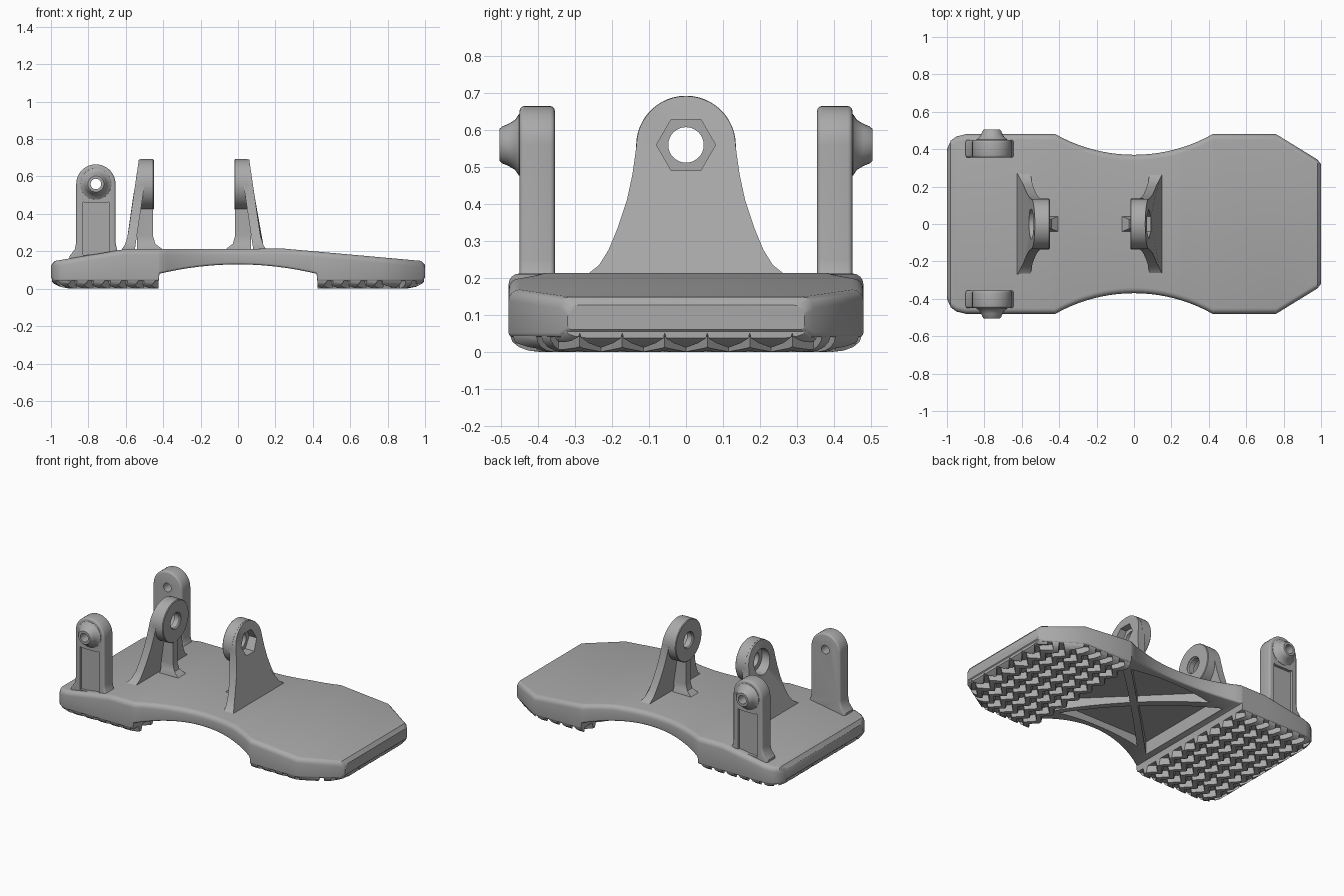
import bpy, bmesh, math
from mathutils import Vector

if "Cube" in bpy.data.objects:
    bpy.data.objects.remove(bpy.data.objects["Cube"])

GREY = (0.4, 0.4, 0.4, 1)
mat = bpy.data.materials.new("plain grey")
mat.use_nodes = True
mat.diffuse_color = GREY
mat.node_tree.nodes["Principled BSDF"].inputs["Base Color"].default_value = GREY


# ---------- helpers ----------
def finish(name, bm):
    bmesh.ops.recalc_face_normals(bm, faces=bm.faces)
    mesh = bpy.data.meshes.new(name)
    bm.to_mesh(mesh)
    bm.free()
    mesh.materials.append(mat)
    obj = bpy.data.objects.new(name, mesh)
    bpy.context.collection.objects.link(obj)
    return obj


def loft(name, rings, bm=None):
    """Skin closed rings of equal length and cap both ends."""
    own = bm is None
    bm = bm or bmesh.new()
    vs = [[bm.verts.new(p) for p in ring] for ring in rings]
    n = len(vs[0])
    for a, b in zip(vs, vs[1:]):
        for i in range(n):
            bm.faces.new((a[i], a[(i + 1) % n], b[(i + 1) % n], b[i]))
    bm.faces.new(vs[0])
    bm.faces.new(vs[-1])
    return finish(name, bm) if own else None


def lathe(name, centre, axis, profile, n=32, turn=0.0):
    """Round solid along x or y; profile holds (offset, radius)."""
    rings = []
    for d, r in profile:
        ring = []
        for i in range(n):
            a = turn + math.tau * i / n
            c, s = r * math.cos(a), r * math.sin(a)
            ring.append(Vector(centre) + Vector((d, c, s) if axis == "x" else (c, d, s)))
        rings.append(ring)
    return loft(name, rings)


def boolean(obj, cutter, op="DIFFERENCE"):
    m = obj.modifiers.new(op.lower(), "BOOLEAN")
    m.operation, m.object, m.solver = op, cutter, "EXACT"
    cutter.hide_render = True


def bake(obj):
    """Apply the modifiers and discard their cutters."""
    cutters = [m.object for m in obj.modifiers if m.type == "BOOLEAN"]
    bpy.context.view_layer.update()
    dg = bpy.context.evaluated_depsgraph_get()
    mesh = bpy.data.meshes.new_from_object(obj.evaluated_get(dg))
    obj.modifiers.clear()
    obj.data = mesh
    for c in cutters:
        bpy.data.objects.remove(c)


def lerp(table, x):
    for (x0, v0), (x1, v1) in zip(table, table[1:]):
        if x <= x1:
            return v0 + (v1 - v0) * (x - x0) / (x1 - x0)
    return table[-1][1]


# ---------- base shape rules ----------
WAIST = 0.42
R = 0.857
ENDS = [(-1, 0.40), (-0.98, 0.445), (-0.95, 0.468), (-0.9, 0.48),
        (0.76, 0.48), (0.98, 0.345), (1, 0.32)]
TOP = [(-1, 0.145), (-0.6, 0.212), (0.25, 0.214), (1, 0.147)]


def half_width(x):
    if abs(x) < WAIST:
        return 0.37 + R - math.sqrt(R * R - x * x)
    return lerp(ENDS, x)


def section(x, w, bot, top, rt, rb):
    """Rounded rectangle across the base; rt, rb are (y, z) corner radii."""
    pts = []
    for k, (sy, sz) in enumerate(((1, 1), (-1, 1), (-1, -1), (1, -1))):
        ry, rz = rt if sz > 0 else rb
        z0 = top - rz if sz > 0 else bot + rz
        for i in range(5):
            a = math.pi / 2 * (k + i / 4)
            pts.append((x, sy * (w - ry) + ry * math.cos(a), z0 + rz * math.sin(a)))
    return pts


# ---------- base plate ----------
xs = [-1, -0.98, -0.95, -0.9, -0.6, -0.424]
xs += [-WAIST + WAIST * i / 10 for i in range(21)] + [0.25, 0.424, 0.76, 0.98, 1]
rings = []
for x in sorted(xs):
    bot = 0.13 - 0.05 * (x / WAIST) ** 2 if abs(x) <= WAIST + 1e-6 else 0.04
    inset = 0.02 if abs(x) == 1 else 0
    rings.append(section(x, half_width(x), bot + inset, lerp(TOP, x) - inset,
                         (0.03, 0.03), (0.012, 0.012)))
base = loft("base_plate", rings)

# Underside pockets that leave crossed ribs
for k, (near, far, side) in enumerate(((0.03, 0.385, 0.35), (0.03, 0.33, 0.3))):
    for s in (-1, 1):
        tri = [(s * near, 0), (s * far, side), (s * far, -side)]
        if k:
            tri = [(b, a) for a, b in tri]
        boolean(base, loft("pocket_cutter", [[(x, y, z) for x, y in tri] for z in (0, 0.172)]))
bake(base)

# ---------- zigzag treads ----------
PITCH = 0.115
for s, side in ((1, "left"), (-1, "right")):
    bm = bmesh.new()
    for row in range(7):
        x0 = s * (0.46 + 0.09 * row)
        bar = []
        for j in range(-9, 10):
            shift = 0.026 * (1 if j % 2 else -1)
            bar.append([(x0 + shift + d, j * PITCH / 2, z) for d, z in
                        ((-0.036, 0.07), (-0.017, -0.005), (0.017, -0.005), (0.036, 0.07))])
        loft("", bar, bm)
    treads = finish(side + "_treads", bm)
    env = []
    for x, bot in ((0.424, 0), (0.76, 0), (0.9, 0), (0.95, 0.01), (0.98, 0.024), (0.995, 0.037)):
        env.append(section(s * x, half_width(s * x) - 0.004, bot, 0.06,
                           (0.004, 0.004), (0.08, (0.06 - bot) * 0.75)))
    boolean(treads, loft("tread_envelope", env), "INTERSECT")
    bake(treads)

# ---------- side posts ----------
PX, PZ = -0.76, 0.56
for s, side in ((1, "back"), (-1, "front")):
    foot = [(0.105, 0.25), (0.113, 0.21), (0.14, 0.175), (0.14, 0.11)]
    arch = [(0.105 * math.cos(math.pi * i / 20), PZ + 0.105 * math.sin(math.pi * i / 20))
            for i in range(21)]
    outline = foot[::-1] + arch + [(-x, z) for x, z in foot]
    post = loft(side + "_post", [[(PX + x, s * y, z) for x, z in outline] for y in (0.355, 0.45)])
    bev = post.modifiers.new("soft_edges", "BEVEL")
    bev.width, bev.segments, bev.angle_limit = 0.012, 3, math.radians(60)
    # Sunken panel on the outer face
    panel = [(-0.07, 0.18), (0.07, 0.19), (0.07, 0.465), (0.055, 0.458),
             (-0.055, 0.458), (-0.07, 0.465)]
    boolean(post, loft("panel_cutter", [[(PX + x, s * y, z) for x, z in panel]
                                        for y in (0.432, 0.52)]))
    # Flared pivot stub with a through hole
    stub = lathe("stub", (PX, 0, PZ), "y", [(s * d, r) for d, r in
                 ((0.42, 0.085), (0.452, 0.083), (0.462, 0.068), (0.48, 0.057),
                  (0.497, 0.05), (0.505, 0.043))])
    boolean(post, stub, "UNION")
    boolean(post, lathe("hole_cutter", (PX, 0, PZ), "y", [(s * 0.3, 0.028), (s * 0.6, 0.028)]))
    bake(post)

# ---------- pivot brackets ----------
OUTER = [(0.19, 0.19), (0.215, 0.168), (0.24, 0.152), (0.28, 0.14), (0.692, 0.08)]
for s, face, side in ((1, -0.02, "left"), (-1, -0.45, "right")):
    flare = [(0.3, 0.19), (0.26, 0.215), (0.235, 0.235), (0.21, 0.275), (0.187, 0.33),
             (0.16, 0.41), (0.145, 0.48)]
    arch = [(0.134 * math.cos(math.pi * i / 24), 0.558 + 0.134 * math.sin(math.pi * i / 24))
            for i in range(25)]
    outline = flare + arch + [(-y, z) for y, z in flare[::-1]]
    # Sloping flared web
    web = loft(side + "_bracket", [
        [(face + s * (0.1 - 0.15 * (z - 0.22)), y, z) for y, z in outline],
        [(face + s * lerp(OUTER, z), y, z) for y, z in outline]])
    # Round boss
    boss = lathe("boss", (face, 0, 0.558), "x", [(0, 0.131), (s * 0.004, 0.135), (s * 0.07, 0.135)], 48)
    boolean(web, boss, "UNION")
    # Central rib with a spread foot
    rib = [(0.004, 0.5, 0.022), (0.004, 0.28, 0.022), (-0.008, 0.24, 0.026),
           (-0.05, 0.208, 0.042), (-0.05, 0.195, 0.042)]
    boolean(web, loft("rib", [[(face + s * u, -w, z), (face + s * u, w, z),
                               (face + s * 0.09, w, z), (face + s * 0.09, -w, z)]
                              for u, z, w in rib]), "UNION")
    # Bolt hole and the outer pocket: six-sided on one, round on the other
    boolean(web, lathe("hole_cutter", (face, 0, PZ), "x",
                       [(-s * 0.05, 0.054), (s * 0.004, 0.054), (s * 0.01, 0.048), (s * 0.3, 0.048)]))
    boolean(web, lathe("pocket_cutter", (face, 0, PZ), "x", [(s * 0.045, 0.08), (s * 0.3, 0.08)],
                       6 if s > 0 else 32))
    bake(web)

# ---------- shading ----------
bpy.ops.object.select_all(action="DESELECT")
for obj in bpy.context.collection.objects:
    if obj.type == "MESH" and mat.name in obj.data.materials:
        obj.select_set(True)
        bpy.context.view_layer.objects.active = obj
bpy.ops.object.shade_smooth_by_angle(angle=math.radians(32))
